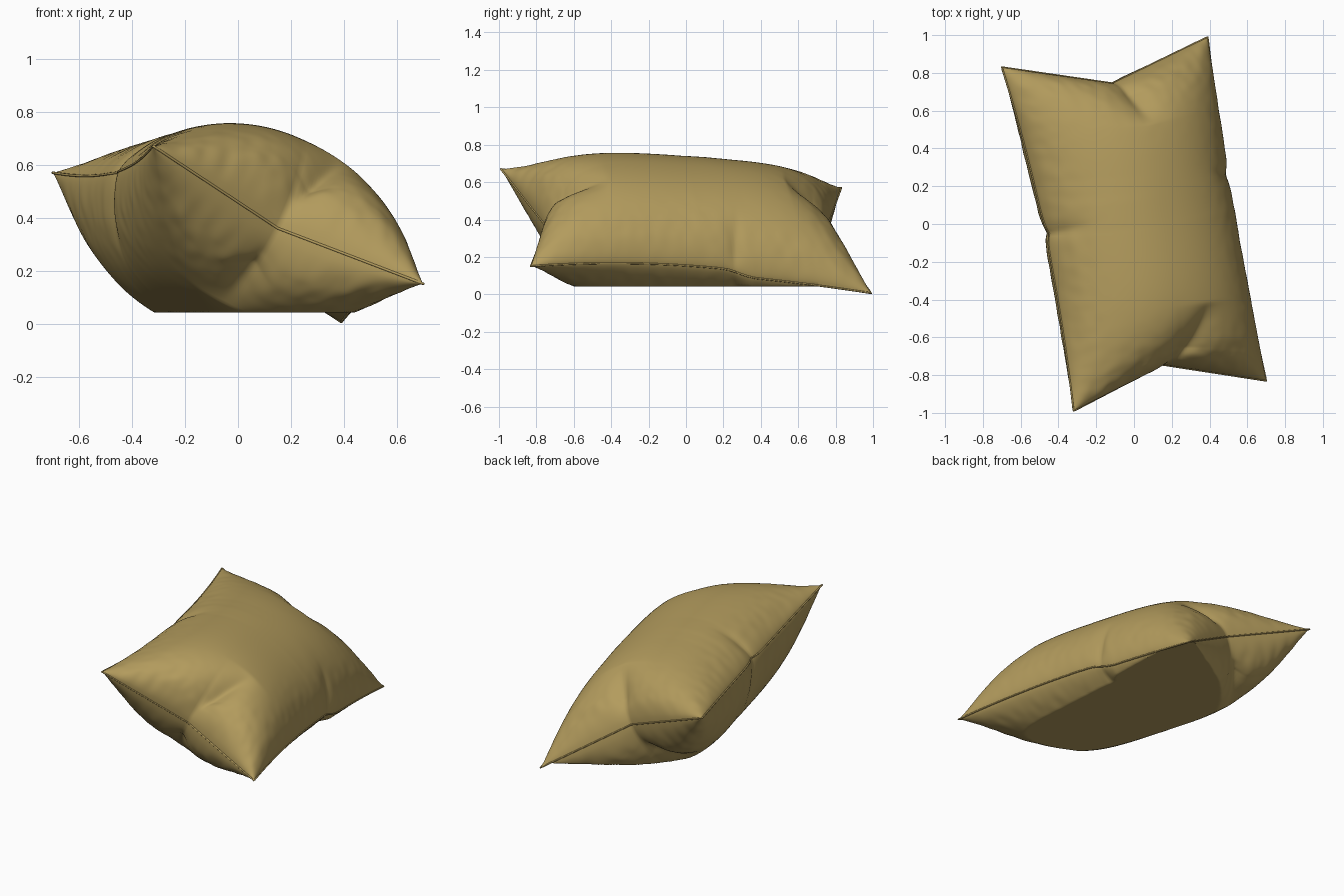
import bpy, bmesh, math
from mathutils import Vector, noise

if "Cube" in bpy.data.objects:
    bpy.data.objects.remove(bpy.data.objects["Cube"])

NS, NT = 120, 160         # grid across / along the pillow
C, D = Vector((-.32, -.99, .67)), Vector((.7, -.83, .15))        # front corners
A, B = Vector((-.7, .83, .57)), Vector((.39, .99, .006))         # back corners


def seam_sheet(s, t):
    """Middle sheet spanned by the four seams; s across, t along."""
    u, v = (s + 1) / 2, (t + 1) / 2
    p = C.lerp(D, u).lerp(A.lerp(B, u), v)
    # ends are pinched inward, long seams are drawn in slightly
    p += Vector((-.04, .165, -.05)) * (1 - abs(s)) * abs(t) ** 3 * (-1 if t > 0 else 1)
    side = (1 - t * t) * abs(s) ** 2
    p += side * (Vector((-.025, 0, .07)) if s > 0 else Vector((.04, .03, -.05)))
    if s > 0:      # right seam drops towards the back behind its fold
        p.z -= .035 * side * max(0, min(1, (t - .15) / .15))
    kink = math.exp(-abs(t - (.2 if s > 0 else 0)) / .05) * abs(s) ** 8
    p.x -= .012 * kink if s > 0 else -.022 * kink
    return p


def groove(d, width):
    """Rounded V-shaped crease profile."""
    return math.exp(.25 - math.hypot(d / width, .25))


def puff(s, t, up):
    """Inflated height over the middle sheet."""
    h = (.37 if up > 0 else .385) * max(0, 1 - s * s) ** .64 * max(0, 1 - abs(t) ** 3.4) ** .52
    h *= 1 + .1 * s * up
    # pinch creases running in from the middle of each end
    long_fold = (t < 0) == (up > 0)
    reach = .5 if long_fold else .38
    ramp = max(0, (abs(t) - 1 + reach) / reach)
    centre = (.6 * (1 - abs(t)) if long_fold else .15 * (1 - abs(t))) * up
    h *= 1 - .36 * min(1, ramp * 1.6) * groove(s - centre, .12)
    # folds at the long seams
    rim = math.exp(-((1 - abs(s)) / .2) ** 2)
    fold = .2 if s > 0 else 0
    h *= 1 - .3 * groove(t - fold - .12 * (1 - abs(s)), .04) * rim
    # gathered wrinkles close to the seams
    edge = math.exp(-(1 - max(abs(s), abs(t))) / .1)
    h *= 1 + .13 * edge * noise.noise(Vector((s * 9, t * 13, up * 5)))
    return h


def point(s, t, up):
    base = seam_sheet(s, t)
    if not up:
        return base
    chord = seam_sheet(1, t) - seam_sheet(-1, t)
    n = Vector((-chord.z, 0, chord.x)).normalized()
    p = base + n * puff(s, t, up) * up
    p.z = max(p.z, min(.042, base.z))      # rests flat on the ground
    return p


def spread(i, n):
    """Grid spacing, tighter near the seams."""
    x = -1 + 2 * i / n
    return .35 * x + .65 * math.sin(x * math.pi / 2)


mat = bpy.data.materials.new("ochre_cloth")
mat.diffuse_color = (.45, .33, .11, 1)
mat.use_nodes = True
mat.node_tree.nodes["Principled BSDF"].inputs["Base Color"].default_value = mat.diffuse_color

# Pillow: two inflated sheets welded along the seam
bm = bmesh.new()
rim_verts = {}
for up in (1, -1):
    grid = []
    for j in range(NT + 1):
        row = []
        for i in range(NS + 1):
            on_rim = i in (0, NS) or j in (0, NT)
            if on_rim and (i, j) in rim_verts:
                row.append(rim_verts[i, j])
                continue
            v = bm.verts.new(point(spread(i, NS), spread(j, NT), 0 if on_rim else up))
            if on_rim:
                rim_verts[i, j] = v
            row.append(v)
        grid.append(row)
    for j in range(NT):
        for i in range(NS):
            q = [grid[j][i], grid[j][i + 1], grid[j + 1][i + 1], grid[j + 1][i]]
            bm.faces.new(q if up > 0 else q[::-1])
mesh = bpy.data.meshes.new("pillow")
bm.to_mesh(mesh)
bm.free()
pillow = bpy.data.objects.new("pillow", mesh)
bpy.context.collection.objects.link(pillow)
mesh.materials.append(mat)
bpy.context.view_layer.objects.active = pillow
pillow.select_set(True)
bpy.ops.object.shade_smooth_by_angle(angle=math.radians(50))

# Thin seam piping around the edge
path = [(spread(i, 40), -1) for i in range(40)] + [(1, spread(i, 50)) for i in range(50)]
path += [(-s, -t) for s, t in path]
curve = bpy.data.curves.new("seam", 'CURVE')
curve.dimensions = '3D'
curve.bevel_depth = .005
curve.bevel_resolution = 2
sp = curve.splines.new('POLY')
sp.points.add(len(path) - 1)
for pt, (s, t) in zip(sp.points, path):
    pt.co = (*seam_sheet(s, t), 1)
sp.use_cyclic_u = True
curve.materials.append(mat)
bpy.context.collection.objects.link(bpy.data.objects.new("seam", curve))
